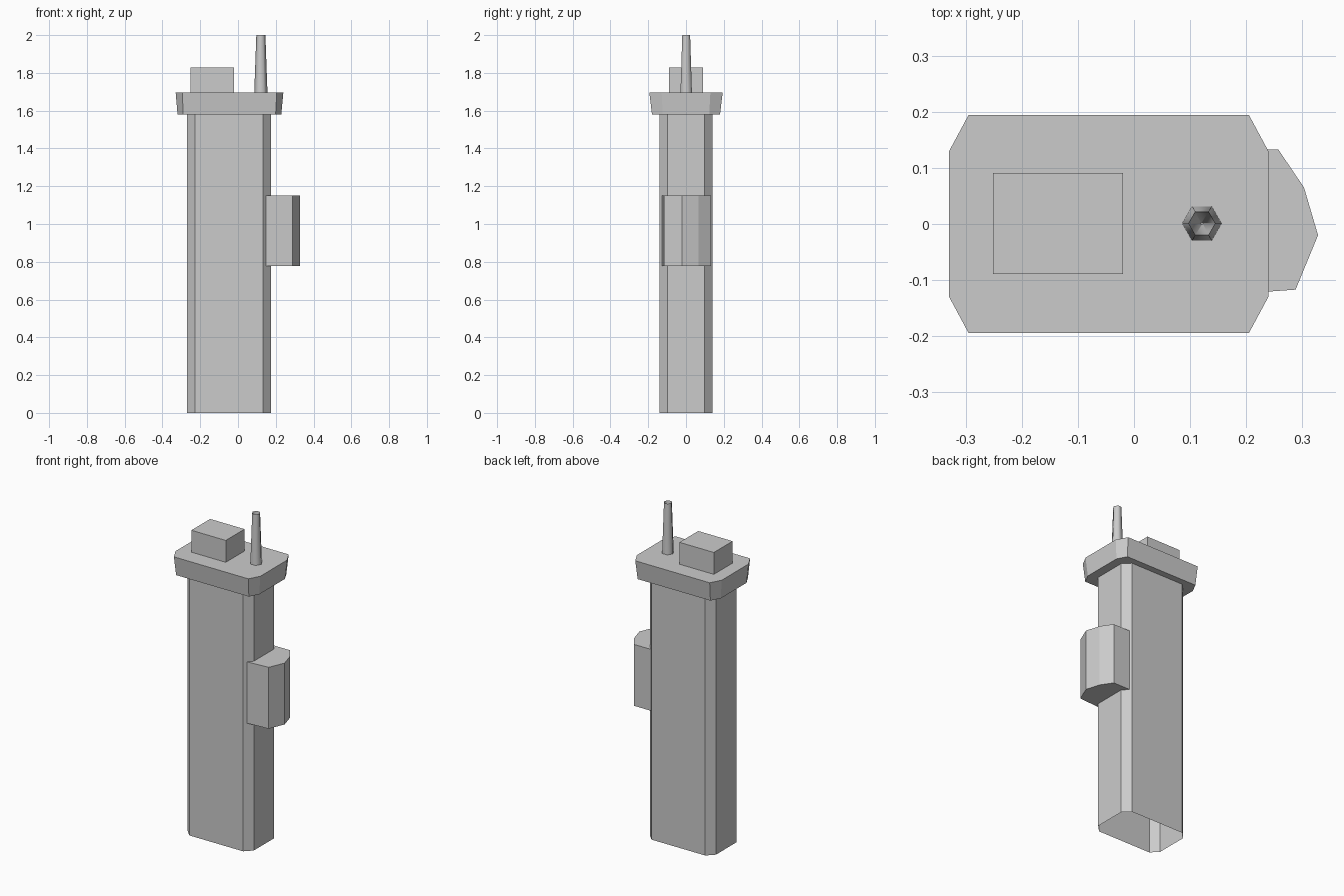
import bpy
import bmesh
import math

if "Cube" in bpy.data.objects:
    bpy.data.objects.remove(bpy.data.objects["Cube"])


def loft(name, rings, bottom=True, top=True):
    """Skin a stack of (counter-clockwise outline, z) rings."""
    bm = bmesh.new()
    loops = [[bm.verts.new((x, y, z)) for x, y in pts] for pts, z in rings]
    for a, b in zip(loops, loops[1:]):
        n = len(a)
        for i in range(n):
            j = (i + 1) % n
            bm.faces.new((a[i], a[j], b[j], b[i]))
    if bottom:
        bm.faces.new(loops[0][::-1])
    if top:
        bm.faces.new(loops[-1])
    mesh = bpy.data.meshes.new(name)
    bm.to_mesh(mesh)
    bm.free()
    ob = bpy.data.objects.new(name, mesh)
    bpy.context.collection.objects.link(ob)
    return ob


def octagon(x0, x1, y, cx, cy):
    """Rectangle with cut corners, counter-clockwise."""
    return [(x0 + cx, -y), (x1 - cx, -y), (x1, -y + cy), (x1, y - cy),
            (x1 - cx, y), (x0 + cx, y), (x0, y - cy), (x0, -y + cy)]


def hexagon(cx, cy, r):
    return [(cx + r * math.cos(math.radians(60 * i)),
             cy + r * math.sin(math.radians(60 * i))) for i in range(6)]


# Tower shaft, open at the bottom
shaft = octagon(-0.27, 0.175, 0.141, 0.042, 0.043)
loft("tower_shaft", [(shaft, 0), (shaft, 1.58)], bottom=False, top=False)

# Flared cap
loft("tower_cap", [(octagon(-0.32, 0.229, 0.18, 0.03, 0.057), 1.58),
                   (octagon(-0.33, 0.24, 0.194, 0.035, 0.065), 1.695)])

# Roof box
box = [(-0.251, -0.089), (-0.02, -0.089), (-0.02, 0.091), (-0.251, 0.091)]
loft("roof_box", [(box, 1.695), (box, 1.828)], bottom=False)

# Side pod, its back following the shaft corner cuts
pod = [(0.148, -0.127), (0.288, -0.117), (0.328, -0.02), (0.303, 0.065),
       (0.257, 0.133), (0.143, 0.133), (0.175, 0.098), (0.175, -0.098)]
loft("side_pod", [(pod, 0.777), (pod, 1.15)])

# Tapered six-sided chimney with a hollow top
chimney = loft("chimney", [(hexagon(0.121, 0.001, 0.035), 1.695),
                           (hexagon(0.121, 0.001, 0.024), 2.0),
                           (hexagon(0.121, 0.001, 0.002), 1.75)],
               bottom=False)
chimney.data.shade_smooth()
chimney.data.set_sharp_from_angle(angle=math.radians(65))
